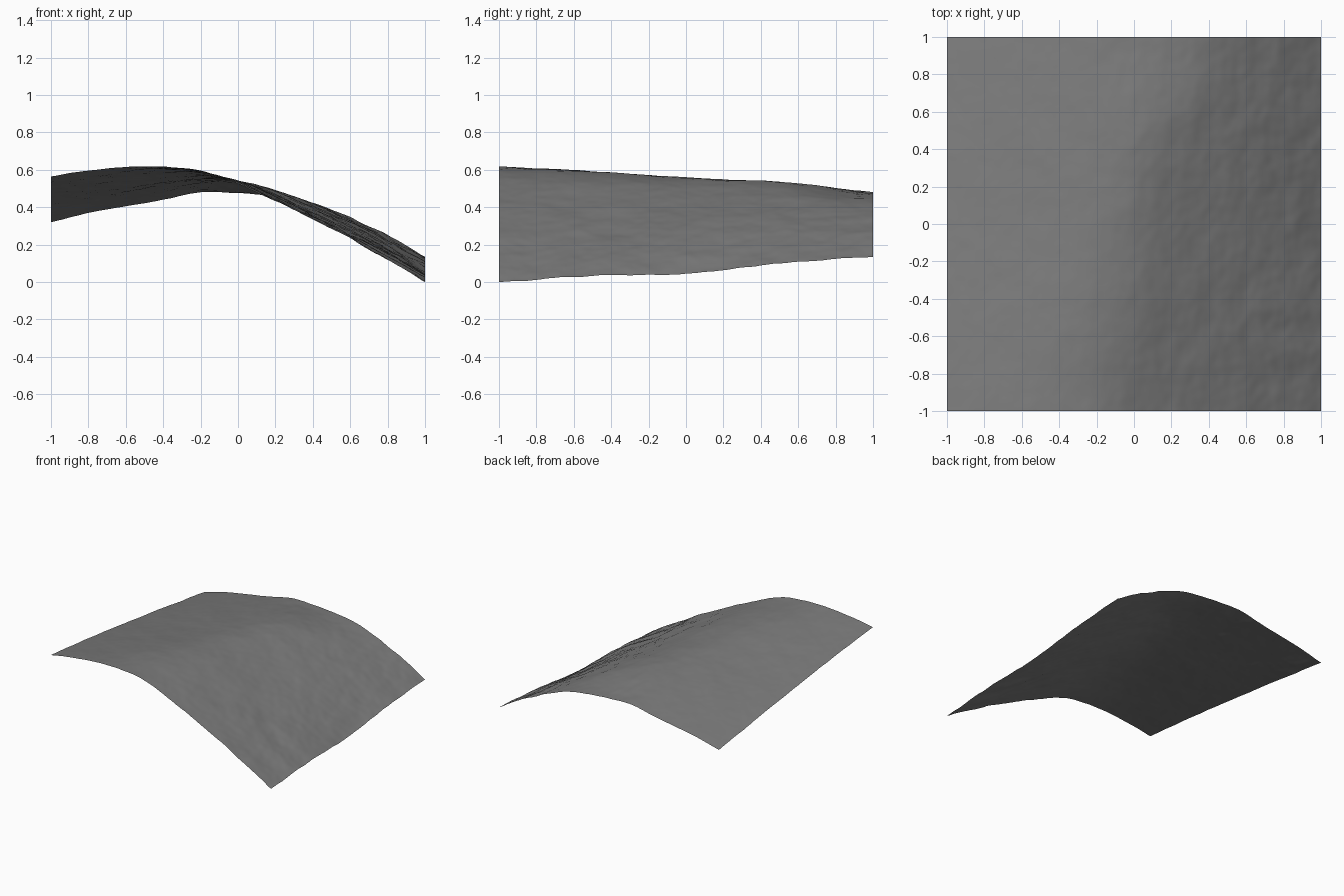
import bpy
import bmesh
from mathutils import Vector, noise

cube = bpy.data.objects.get("Cube")
if cube:
    bpy.data.objects.remove(cube, do_unlink=True)

# Height profiles from the left edge to the right, listed front to back
PROFILES = [
    [.565, .595, .615, .618, .595, .525, .435, .335, .235, .115, 0],
    [.515, .545, .57, .59, .585, .54, .45, .355, .25, .145, .033],
    [.455, .485, .515, .54, .56, .54, .465, .375, .28, .17, .045],
    [.39, .43, .465, .495, .525, .535, .49, .41, .315, .21, .1],
    [.32, .37, .405, .44, .48, .475, .46, .425, .345, .25, .135],
]
CELLS = 140


def spline(values, t):
    """Smooth curve through evenly spaced values, t from 0 to 1."""
    last = len(values) - 1
    i = min(int(t * last), last - 1)
    f = t * last - i
    b, c = values[i], values[i + 1]
    a = values[i - 1] if i else 2 * b - c
    d = values[i + 2] if i + 2 <= last else 2 * c - b
    return b + f / 2 * (c - a + f * (2*a - 5*b + 4*c - d + f * (3*(b - c) + d - a)))


def relief(x, y):
    """Fine weathering, rougher on the steep side."""
    rough = .0035 + .0045 * min(max(x + .3, 0), 1)
    broad = noise.noise(Vector((x * 4, y * 4, 3)))
    fine = noise.noise(Vector((x * 11, y * 8, 7)))
    tiny = noise.noise(Vector((x * 24, y * 18, 5)))
    return rough * (broad + .6 * fine + .3 * tiny)


def height(x, y):
    u, v = (min(max((c + 1) / 2, 0), 1) for c in (x, y))
    return spline([spline(p, u) for p in PROFILES], v) + relief(x, y)


# Hillside sheet
bm = bmesh.new()
bmesh.ops.create_grid(bm, x_segments=CELLS, y_segments=CELLS, size=1)
for vert in bm.verts:
    vert.co.z = height(vert.co.x, vert.co.y)
base = min(vert.co.z for vert in bm.verts)
for vert in bm.verts:
    vert.co.z -= base
for face in bm.faces:
    face.smooth = True
mesh = bpy.data.meshes.new("hillside")
bm.to_mesh(mesh)
bm.free()
hillside = bpy.data.objects.new("hillside", mesh)
bpy.context.collection.objects.link(hillside)

# Grey rock colour
rock = bpy.data.materials.new("grey rock")
rock.use_nodes = True
colour = (.2, .2, .2, 1)
rock.diffuse_color = colour
rock.node_tree.nodes["Principled BSDF"].inputs["Base Color"].default_value = colour
mesh.materials.append(rock)
